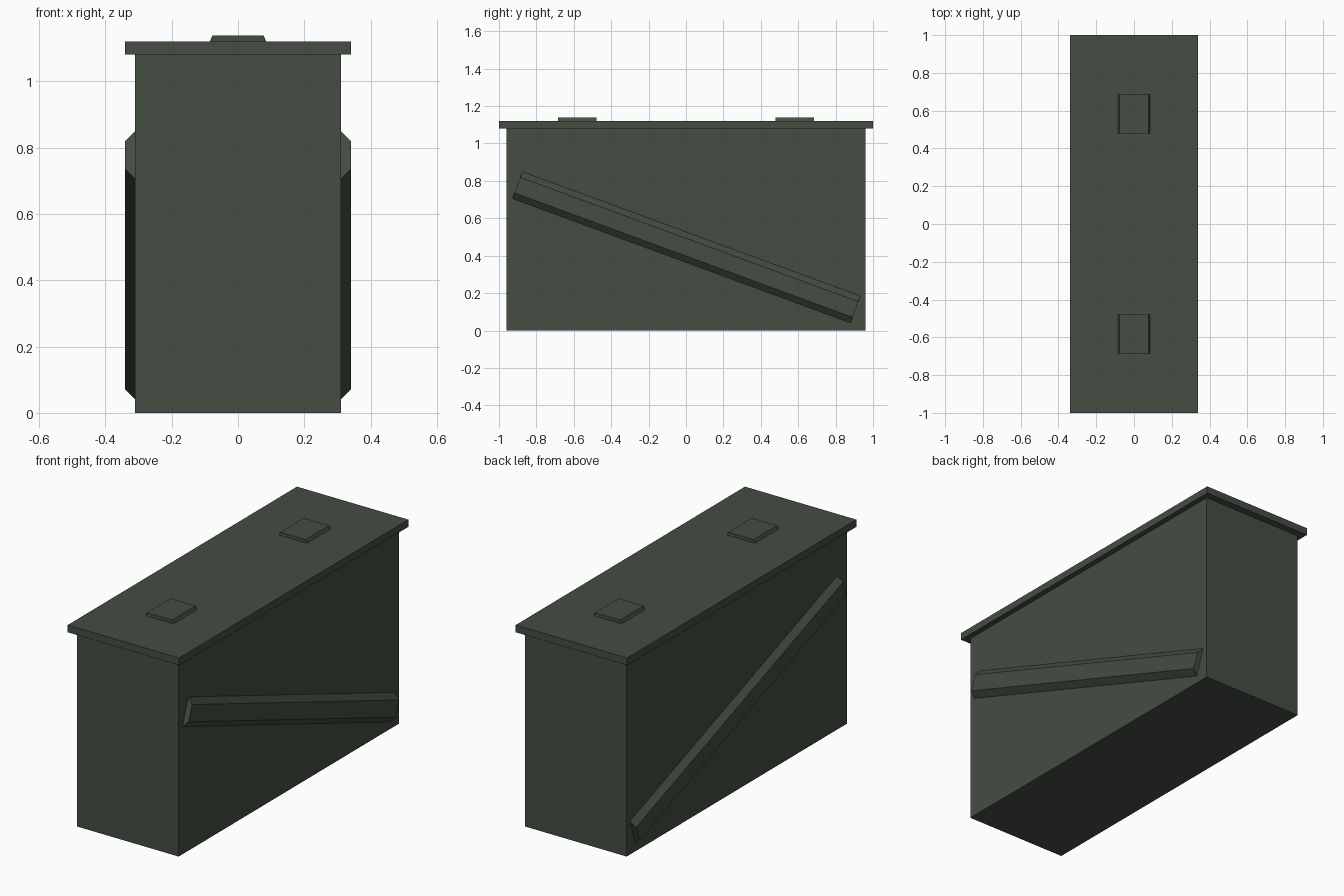
import bpy, bmesh, math
from mathutils import Matrix, Vector

if "Cube" in bpy.data.objects:
    bpy.data.objects.remove(bpy.data.objects["Cube"])

green = bpy.data.materials.new("drab_green")
green.diffuse_color = (0.058, 0.074, 0.056, 1)
green.use_nodes = True
green.node_tree.nodes["Principled BSDF"].inputs["Base Color"].default_value = green.diffuse_color


def frustum(name, matrix, size, height, inset_x=0, inset_y=0):
    """Closed block with base on local z = 0, top face inset along x / y."""
    bm = bmesh.new()
    bmesh.ops.create_cube(bm, size=1)
    for v in bm.verts:
        top = v.co.z > 0
        sx = size[0] / 2 - (inset_x if top else 0)
        sy = size[1] / 2 - (inset_y if top else 0)
        v.co = Vector((math.copysign(sx, v.co.x), math.copysign(sy, v.co.y),
                       height if top else 0))
    bm.transform(matrix)
    bmesh.ops.recalc_face_normals(bm, faces=bm.faces)
    mesh = bpy.data.meshes.new(name)
    bm.to_mesh(mesh)
    bm.free()
    mesh.materials.append(green)
    obj = bpy.data.objects.new(name, mesh)
    bpy.context.collection.objects.link(obj)
    return obj


# Box body and overhanging lid
frustum("body", Matrix(), (0.62, 1.92), 1.08)
frustum("lid", Matrix.Translation((0, 0, 1.08)), (0.68, 2.0), 0.04)

# Raised pads on the lid
for label, y in (("front", -0.582), ("back", 0.582)):
    frustum(label + "_lid_pad", Matrix.Translation((0, y, 1.12)),
            (0.17, 0.205), 0.018, inset_x=0.008)

# Diagonal ribs: local x runs down the slope, local z points outward
slope = math.radians(20.2)
along = Vector((0, math.cos(slope), -math.sin(slope)))
across = Vector((0, math.sin(slope), math.cos(slope)))
for label, side in (("right", 1), ("left", -1)):
    m = Matrix((along, across, (side, 0, 0))).transposed().to_4x4()
    m.translation = (side * 0.31, 0.002, 0.445)
    frustum(label + "_rib", m, (1.925, 0.153), 0.03, inset_y=0.032)
